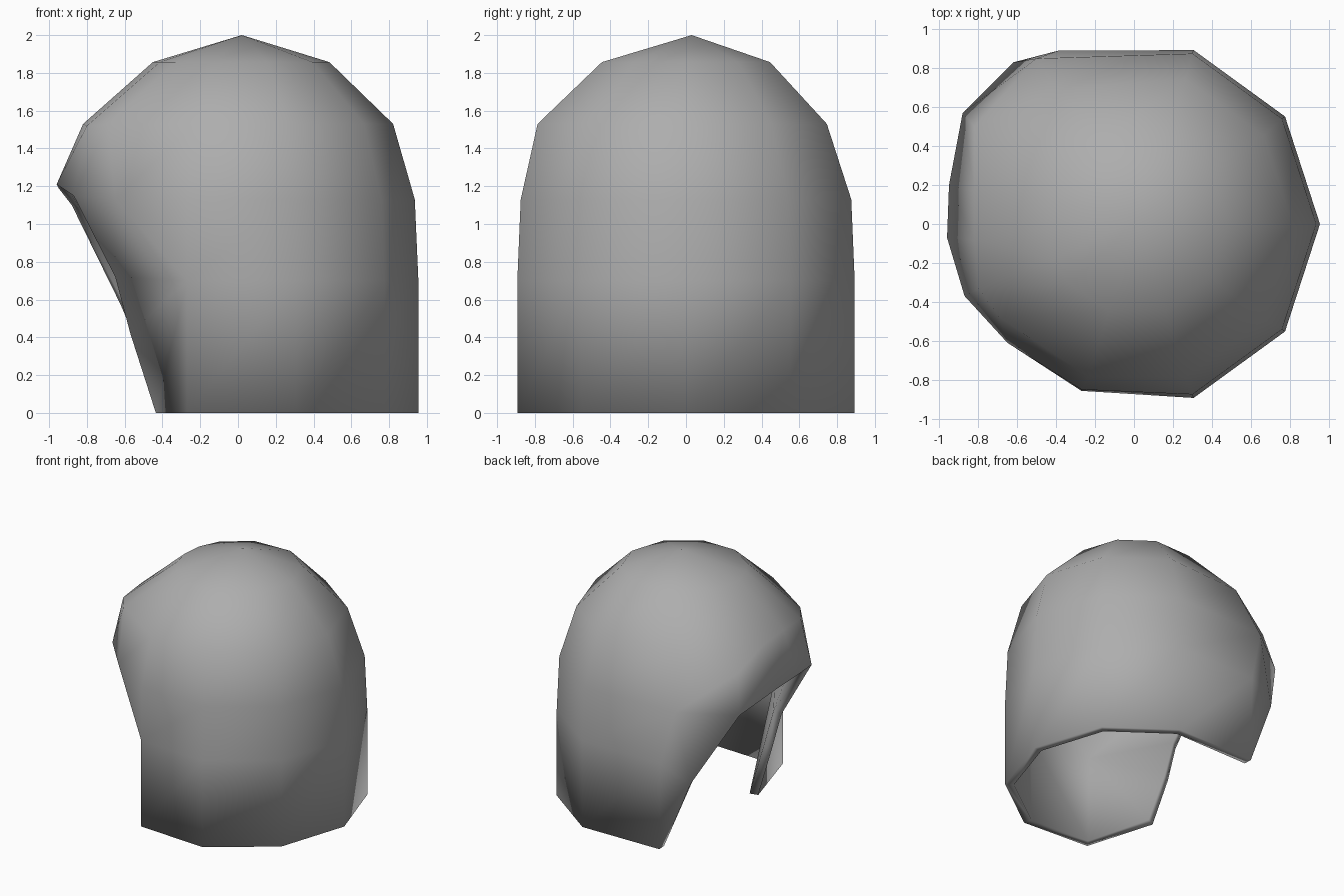
import bpy, bmesh
from math import cos, sin, radians

if "Cube" in bpy.data.objects:
    bpy.data.objects.remove(bpy.data.objects["Cube"])

bm = bmesh.new()
CX, R = 0.016, 0.939

def point(x, y, z):
    return bm.verts.new((x, y, z))

def ring(radius, z, angles, cy=0.0):
    return [point(CX + radius * cos(radians(a)), cy + radius * sin(radians(a)), z) for a in angles]

def skin(low, high):
    for i in range(len(low) - 1):
        bm.faces.new((low[i], low[i + 1], high[i + 1], high[i]))

# Regular ten-sided wall, running round the closed side
arc = [-72, -36, 0, 36, 72]
base = [point(-0.27, -0.857, 0)] + ring(R, 0, arc) + [point(-0.38, 0.885, 0)]
mid = [point(-0.27, -0.857, 0.7)] + ring(R, 0.7, arc) + [point(-0.39, 0.89, 0.7)]
skin(base, mid)

# Brow ring: regular at the back, flared out over the opening
brow = [point(-0.27, -0.85, 1.13)] + ring(0.92, 1.13, arc)
brow += [point(*p) for p in [(-0.50, 0.85, 1.13), (-0.88, 0.57, 1.10), (-0.95, 0.20, 1.19),
                             (-0.96, -0.07, 1.21), (-0.87, -0.37, 1.15), (-0.65, -0.61, 1.13)]]
for i in range(6):
    bm.faces.new((mid[i], mid[i + 1], brow[i + 1], brow[i]))

# Dome, bulging above the opening
upper = ring(0.805, 1.53, [-108] + arc, -0.02)
upper += [point(*p) for p in [(-0.40, 0.69, 1.54), (-0.82, 0.50, 1.40), (-0.82, 0.17, 1.51),
                              (-0.82, -0.08, 1.53), (-0.80, -0.33, 1.52), (-0.69, -0.48, 1.53)]]
crown = ring(0.468, 1.857, [-108] + arc + [112, 144, 165, 184, 203, 222])
apex = point(0.02, 0.03, 2.0)
for low, high in ((brow, upper), (upper, crown)):
    skin(low + low[:1], high + high[:1])
for i in range(len(crown)):
    bm.faces.new((crown[i], crown[(i + 1) % len(crown)], apex))

# Slanted rim on the back side of the opening
r1 = point(-0.62, 0.83, 0.57)
bm.faces.new((base[6], r1, mid[6]))
bm.faces.new((mid[6], r1, brow[6]))
bm.faces.new((r1, brow[7], brow[6]))

# Folded cheek panel on the front side of the opening
c0, c1, c2 = point(-0.435, -0.306, 0), point(-0.57, -0.29, 0.42), point(-0.65, -0.30, 0.72)
bm.faces.new((c0, base[0], mid[0], c1))
bm.faces.new((c1, mid[0], c2))
bm.faces.new((mid[0], brow[0], brow[11]))
bm.faces.new((c2, mid[0], brow[11]))
bm.faces.new((c2, brow[11], brow[10]))

mesh = bpy.data.meshes.new("hood_shell")
bm.to_mesh(mesh)
bm.free()
hood = bpy.data.objects.new("hood_shell", mesh)
bpy.context.collection.objects.link(hood)

# Shell thickness, inward
solid = hood.modifiers.new("thickness", 'SOLIDIFY')
solid.thickness = 0.065
solid.offset = -1

# Mid-grey finish
grey = bpy.data.materials.new("grey_shell")
grey.diffuse_color = (0.42, 0.42, 0.42, 1)
grey.use_nodes = True
grey.node_tree.nodes["Principled BSDF"].inputs["Base Color"].default_value = grey.diffuse_color
mesh.materials.append(grey)

bpy.context.view_layer.objects.active = hood
hood.select_set(True)
bpy.ops.object.modifier_apply(modifier="thickness")
bpy.ops.object.shade_smooth()
